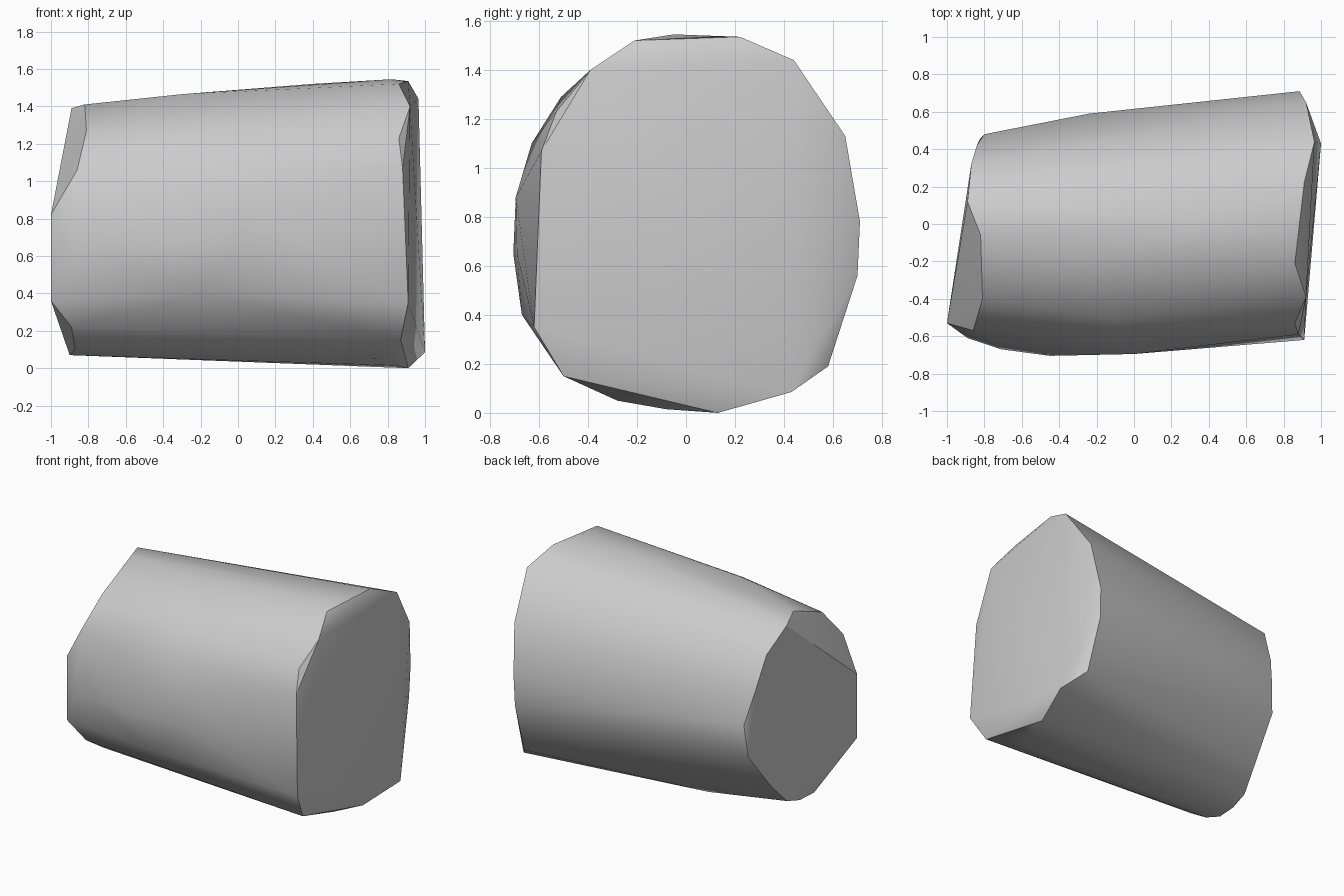
import bpy
import bmesh

cube = bpy.data.objects.get("Cube")
if cube:
    bpy.data.objects.remove(cube, do_unlink=True)

# Rim of the broad end, going round from the top
broad_rim = [
    (.82, -.05, 1.545), (.91, .22, 1.535), (.965, .44, 1.44), (.92, .65, 1.13),
    (.885, .71, .78), (.88, .7, .56), (.89, .58, .19), (1, .43, .085),
    (.91, .13, 0), (.835, -.08, .015), (.74, -.28, .05), (.87, -.5, .15),
    (.91, -.62, .35), (.88, -.59, 1.07), (.86, -.53, 1.23),
    (.92, -.39, 1.4), (.86, -.21, 1.52),
]
# Rim of the narrow, slanted end
narrow_rim = [
    (-.82, -.06, 1.41), (-.89, .12, 1.39), (-.87, .32, 1.25), (-.84, .42, .99),
    (-.8, .48, .78), (-.82, .46, .55), (-.85, .24, .26), (-.88, .1, .11),
    (-.89, -.03, .07), (-.9, -.18, .07), (-.87, -.29, .1), (-.89, -.47, .22),
    (-1, -.53, .36), (-1, -.53, .82), (-.86, -.57, 1.06), (-.81, -.4, 1.27),
]
# Slight swelling along the middle of the body
swelling = [
    (-.89, -.61, .6), (-.71, -.67, .65), (-.45, -.705, .65), (0, -.69, .65),
    (0, -.695, .88), (-.2, -.67, .4), (-.1, -.63, 1.1), (-.1, -.51, 1.29),
    (-.3, -.2, 1.465), (.4, 0, 1.52), (-.24, .59, .75), (-.3, .17, .048),
]

# Wrap the rims and swelling in one convex skin
bm = bmesh.new()
for point in broad_rim + narrow_rim + swelling:
    bm.verts.new(point)
hull = bmesh.ops.convex_hull(bm, input=bm.verts)
loose = {g for g in hull["geom_interior"] + hull["geom_unused"]
         if isinstance(g, bmesh.types.BMVert)}
bmesh.ops.delete(bm, geom=list(loose), context='VERTS')
bmesh.ops.recalc_face_normals(bm, faces=bm.faces)
mesh = bpy.data.meshes.new("tapered_block")
bm.to_mesh(mesh)
bm.free()

block = bpy.data.objects.new("tapered_block", mesh)
bpy.context.collection.objects.link(block)

# Plain grey surface
grey = bpy.data.materials.new("light_grey")
grey.use_nodes = True
grey.diffuse_color = (.6, .6, .6, 1)
grey.node_tree.nodes["Principled BSDF"].inputs["Base Color"].default_value = (.6, .6, .6, 1)
mesh.materials.append(grey)

# Smooth sides with crisp rims
bpy.ops.object.select_all(action='DESELECT')
block.select_set(True)
bpy.context.view_layer.objects.active = block
bpy.ops.object.shade_smooth_by_angle(angle=.55)
